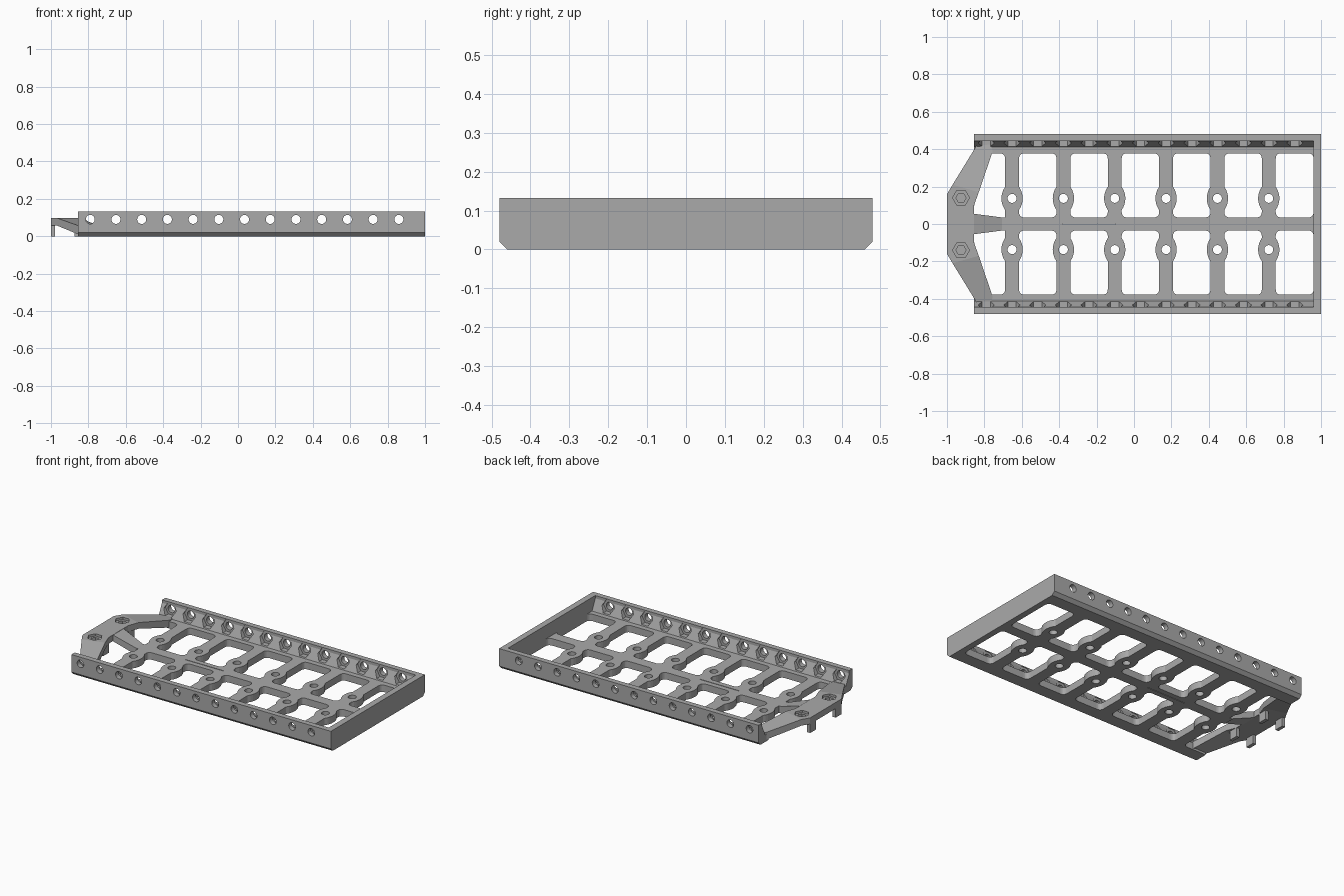
import bpy, bmesh, math

cube = bpy.data.objects.get("Cube")
if cube:
    bpy.data.objects.remove(cube, do_unlink=True)

grey = bpy.data.materials.new("plain_grey")
grey.use_nodes = True
COLOUR = (0.40, 0.40, 0.40, 1)
grey.diffuse_color = COLOUR
grey.node_tree.nodes["Principled BSDF"].inputs["Base Color"].default_value = COLOUR


def finish(name, bm):
    bmesh.ops.recalc_face_normals(bm, faces=bm.faces)
    mesh = bpy.data.meshes.new(name)
    bm.to_mesh(mesh)
    bm.free()
    mesh.materials.append(grey)
    ob = bpy.data.objects.new(name, mesh)
    bpy.context.collection.objects.link(ob)
    return ob


def add_prism(bm, pts, axis, lo, hi):
    """Extrude a flat outline along one axis."""
    place = {"x": lambda a, b, t: (t, a, b),
             "y": lambda a, b, t: (a, t, b),
             "z": lambda a, b, t: (a, b, t)}[axis]
    low = [bm.verts.new(place(a, b, lo)) for a, b in pts]
    high = [bm.verts.new(place(a, b, hi)) for a, b in pts]
    bm.faces.new(low)
    bm.faces.new(high)
    for i in range(len(pts)):
        j = (i + 1) % len(pts)
        bm.faces.new((low[i], low[j], high[j], high[i]))


def prism(name, pts, axis, lo, hi):
    bm = bmesh.new()
    add_prism(bm, pts, axis, lo, hi)
    return finish(name, bm)


def slab(name, pts):
    """Plate whose corners are (x, y, top, bottom)."""
    bm = bmesh.new()
    top = [bm.verts.new((x, y, t)) for x, y, t, b in pts]
    low = [bm.verts.new((x, y, b)) for x, y, t, b in pts]
    bm.faces.new(top)
    bm.faces.new(low)
    for i in range(len(pts)):
        j = (i + 1) % len(pts)
        bm.faces.new((low[i], low[j], top[j], top[i]))
    return finish(name, bm)


def ring(cx, cy, r, n):
    return [(cx + r * math.cos(math.tau * i / n), cy + r * math.sin(math.tau * i / n))
            for i in range(n)]


def fillet(pts):
    """Round each (x, y, radius) corner."""
    out = []
    for i, (x, y, r) in enumerate(pts):
        if not r:
            out.append((x, y))
            continue
        ends = []
        for nx, ny, _ in (pts[i - 1], pts[(i + 1) % len(pts)]):
            d = math.hypot(nx - x, ny - y)
            ends.append((x + (nx - x) * r / d, y + (ny - y) * r / d))
        (ax, ay), (bx, by) = ends
        for k in range(6):
            t = k / 5
            u = 1 - t
            out.append((u * u * ax + 2 * u * t * x + t * t * bx,
                        u * u * ay + 2 * u * t * y + t * t * by))
    return out


def cut(ob, bm):
    cutter = finish("cutter", bm)
    cutter.hide_render = True
    mod = ob.modifiers.new("cut", "BOOLEAN")
    mod.operation = "DIFFERENCE"
    mod.solver = "EXACT"
    mod.object = cutter
    bpy.context.view_layer.update()
    graph = bpy.context.evaluated_depsgraph_get()
    mesh = bpy.data.meshes.new_from_object(ob.evaluated_get(graph))
    ob.modifiers.clear()
    ob.data = mesh
    bpy.data.objects.remove(cutter, do_unlink=True)


# Tray: floor and side walls with sloping feet
W, H, FLOOR = 0.48, 0.133, 0.045
BACK = -0.855
half = [(0.46, 0), (W, 0.02), (W, H), (0.445, H), (0.445, 0.115), (0.412, FLOOR)]
tray = prism("tray", half + [(-y, z) for y, z in reversed(half)], "x", BACK, 0.97)

# Window openings with swellings around the bolt holes
BARS = [-0.652 + 0.2745 * i for i in range(6)]
BAR, BOSS_Y, Y0, Y1 = 0.037, 0.137, 0.035, 0.378


def swelling(x, side):
    """Outline points that bulge a bar around its bolt hole, upward in y."""
    return [(x + side * 0.02 * math.cos(math.pi * k / 8) ** 0.8, BOSS_Y + 0.062 * k / 4, 0)
            for k in range(-4, 5) if abs(k) < 4] 


bm = bmesh.new()
for i, bar in enumerate(BARS):
    left = bar + BAR
    last = i == len(BARS) - 1
    right = 0.96 if last else BARS[i + 1] - BAR
    outline = [(left, Y0, 0.03), (right, Y0, 0.03)]
    if not last:
        outline += [(right, BOSS_Y - 0.062, 0)] + swelling(right, -1) + [(right, BOSS_Y + 0.062, 0)]
    outline += [(right, Y1, 0.03), (left, Y1, 0.03), (left, BOSS_Y + 0.062, 0)]
    outline += swelling(left, 1)[::-1] + [(left, BOSS_Y - 0.062, 0)]
    pts = fillet(outline)
    add_prism(bm, pts, "z", -0.1, 0.2)
    add_prism(bm, [(x, -y) for x, y in pts], "z", -0.1, 0.2)
# Open cell beside the bracket
edge = BARS[0] - BAR
upper = [(-0.71, Y0, 0), (edge, Y0, 0), (edge, BOSS_Y - 0.062, 0)] + swelling(edge, -1)
upper += [(edge, BOSS_Y + 0.062, 0), (edge, Y1, 0.03), (-0.9, Y1, 0)]
pts = fillet(upper + [(x, -y, r) for x, y, r in reversed(upper)])
add_prism(bm, pts, "z", -0.1, 0.2)
cut(tray, bm)

# Bolt holes in the bars and the thin slit in the spine
bm = bmesh.new()
for bar in BARS:
    for s in (-1, 1):
        add_prism(bm, ring(bar, s * BOSS_Y, 0.024, 32), "z", -0.1, 0.2)
add_prism(bm, [(-0.38, -0.002), (-0.1, -0.002), (-0.1, 0.002), (-0.38, 0.002)], "z", -0.1, 0.2)
cut(tray, bm)

# Hexagonal nut pockets, then round holes through the side walls
HOLES = [-0.79 + 0.1375 * i for i in range(13)]
for radius, sides, lo, hi in ((0.044, 6, 0.38, 0.449), (0.024, 32, 0.42, 0.55)):
    bm = bmesh.new()
    for x in HOLES:
        for s in (-1, 1):
            add_prism(bm, ring(x, 0.09, radius, sides), "y", s * lo, s * hi)
    cut(tray, bm)

# End wall with chamfered lower corners
prism("end_wall", [(-0.46, 0), (0.46, 0), (W, 0.02), (W, H), (-W, H), (-W, 0.02)],
      "x", 0.96, 1.0)

# Raised bracket plate with stepped hexagonal recesses
TOP, UNDER = 0.098, 0.058
side = [(-1, 0.16), (-0.97, 0.21), (-0.83, 0.17), (BACK, 0.1)]
outline = side + [(x, -y) for x, y in reversed(side)]
plate = prism("bracket_plate", outline, "z", UNDER, TOP)
for radius, depth in ((0.045, 0.015), (0.027, 0.032)):
    bm = bmesh.new()
    for s in (-1, 1):
        add_prism(bm, ring(-0.925, s * 0.14, radius, 6), "z", TOP - depth, 0.2)
    cut(plate, bm)

# Sloping arms and bracket feet on both sides
for s, label in ((1, "left"), (-1, "right")):
    slab("bracket_arm_" + label, [
        (-0.97, s * 0.21, TOP, UNDER), (-0.83, s * 0.17, TOP, UNDER),
        (-0.755, s * 0.39, 0.05, 0.002), (-0.77, s * 0.435, 0.05, 0.002),
        (-0.835, s * 0.43, 0.05, 0.002)])
    for x, place in ((-1, "outer"), (-0.875, "inner")):
        prism(f"{place}_foot_{label}", [(x, s * 0.1), (x + 0.022, s * 0.1),
              (x + 0.022, s * 0.16), (x, s * 0.16)], "z", 0, 0.06)

# Sloping spine that joins the bracket to the floor
slab("bracket_spine", [(-0.86, -0.055, TOP, UNDER), (-0.705, -0.035, FLOOR, 0.001),
                       (-0.705, 0.035, FLOOR, 0.001), (-0.86, 0.055, TOP, UNDER)])
